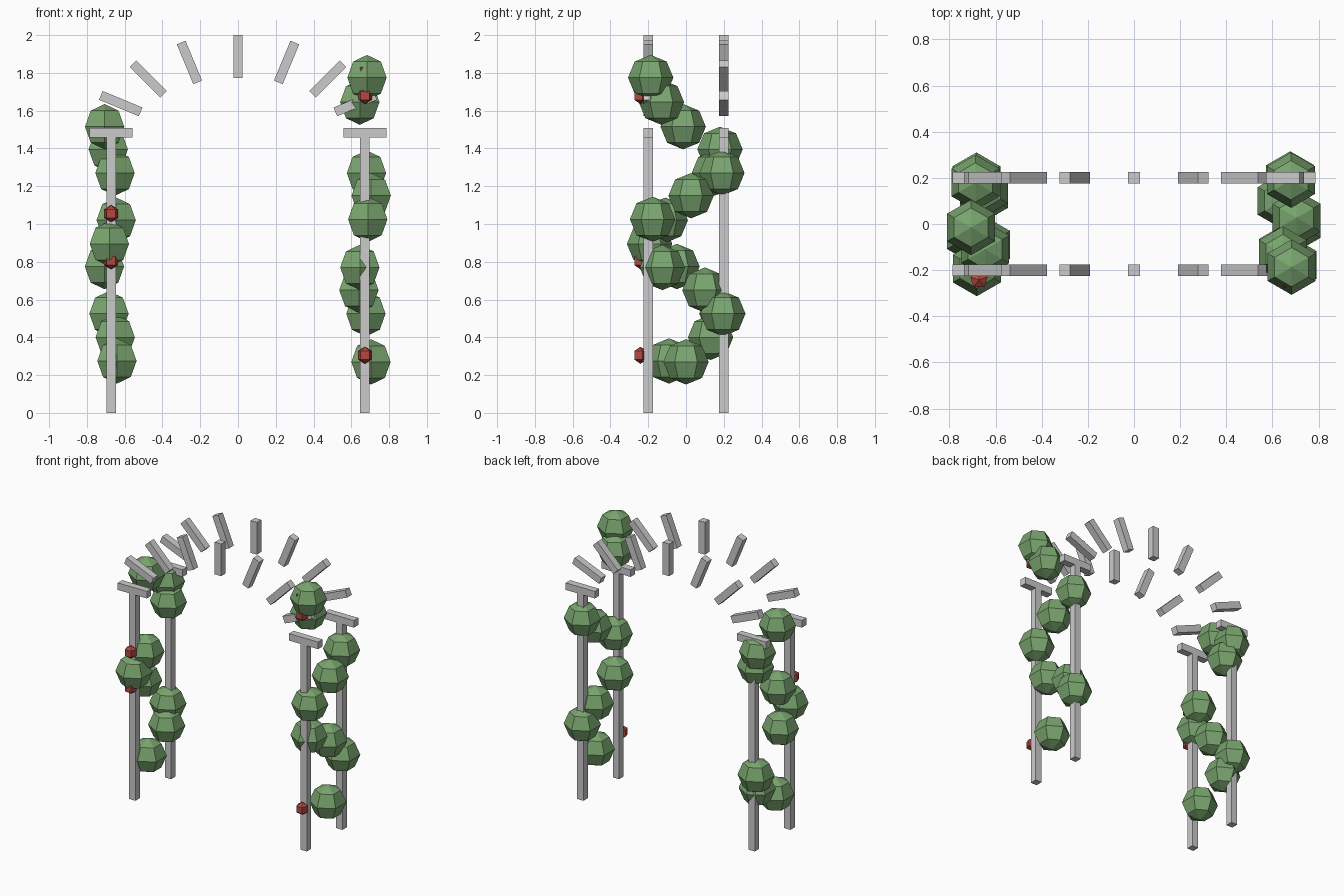
import bpy
from math import sin, cos, radians

if "Cube" in bpy.data.objects:
    bpy.data.objects.remove(bpy.data.objects["Cube"], do_unlink=True)


def make_material(name, color):
    mat = bpy.data.materials.new(name)
    mat.use_nodes = True
    mat.diffuse_color = (*color, 1)
    mat.node_tree.nodes["Principled BSDF"].inputs["Base Color"].default_value = (*color, 1)
    return mat


WOOD = make_material("pale grey paint", (0.6, 0.6, 0.6))
LEAF = make_material("leaf green", (0.19, 0.37, 0.155))
PETAL = make_material("flower red", (0.45, 0.065, 0.05))

POST_X = 0.672      # half the width of the arch
POST_Y = 0.2        # half the depth
ARCH_RISE = 0.403
SPRING_Z = 1.483    # height where the arch begins
BAR = 0.05          # thickness of all timber
SLAT_LENGTH = 0.228


def add_box(name, location, size, tilt=0):
    bpy.ops.mesh.primitive_cube_add(size=1, location=location, rotation=(0, tilt, 0))
    obj = bpy.context.object
    obj.name = name
    obj.scale = size
    obj.data.materials.append(WOOD)


def add_ball(name, location, radius, segments, rings, mat):
    bpy.ops.mesh.primitive_uv_sphere_add(
        segments=segments, ring_count=rings, radius=radius, location=location)
    obj = bpy.context.object
    obj.name = name
    obj.data.materials.append(mat)


# Front and back frames: two posts and a fan of slats along a half ellipse
for row, y in (("front", -POST_Y), ("back", POST_Y)):
    for side, sign in (("left", 1), ("right", -1)):
        add_box(f"{row}_{side}_post", (sign * POST_X, y, SPRING_Z / 2), (BAR, BAR, SPRING_Z))
    for step in range(-4, 5):
        angle = radians(step * 22.5)
        place = (POST_X * sin(angle), y, SPRING_Z + ARCH_RISE * cos(angle))
        add_box(f"{row}_arch_slat", place, (BAR, BAR, SLAT_LENGTH), angle)

# Climbing foliage winding up each side: distance from centre, depth, height
left_foliage = [
    (.704, 0, .27), (.677, .195, .525), (.64, .1, .65), (.645, -.125, .77),
    (.687, -.177, 1.025), (.705, .027, 1.15), (.68, .19, 1.27),
    (.645, -.13, 1.645), (.683, -.187, 1.775),
]
right_foliage = [
    (.641, -.09, .275), (.65, .13, .4), (.683, .19, .525), (.707, -.048, .775),
    (.681, -.193, .895), (.645, -.11, 1.02), (.651, .15, 1.27),
    (.687, .18, 1.395), (.706, -.015, 1.515),
]
for side, sign, clumps in (("left", 1, left_foliage), ("right", -1, right_foliage)):
    for x, y, z in clumps:
        add_ball(f"{side}_foliage", (sign * x, y, z), 0.12, 6, 4, LEAF)

# Flower buds on the front posts
for side, sign, heights in (("left", 1, (.305, 1.68, 1.805)), ("right", -1, (.805, 1.055))):
    for z in heights:
        add_ball(f"{side}_flower_bud", (sign * POST_X, -.242, z), 0.045, 5, 3, PETAL)
